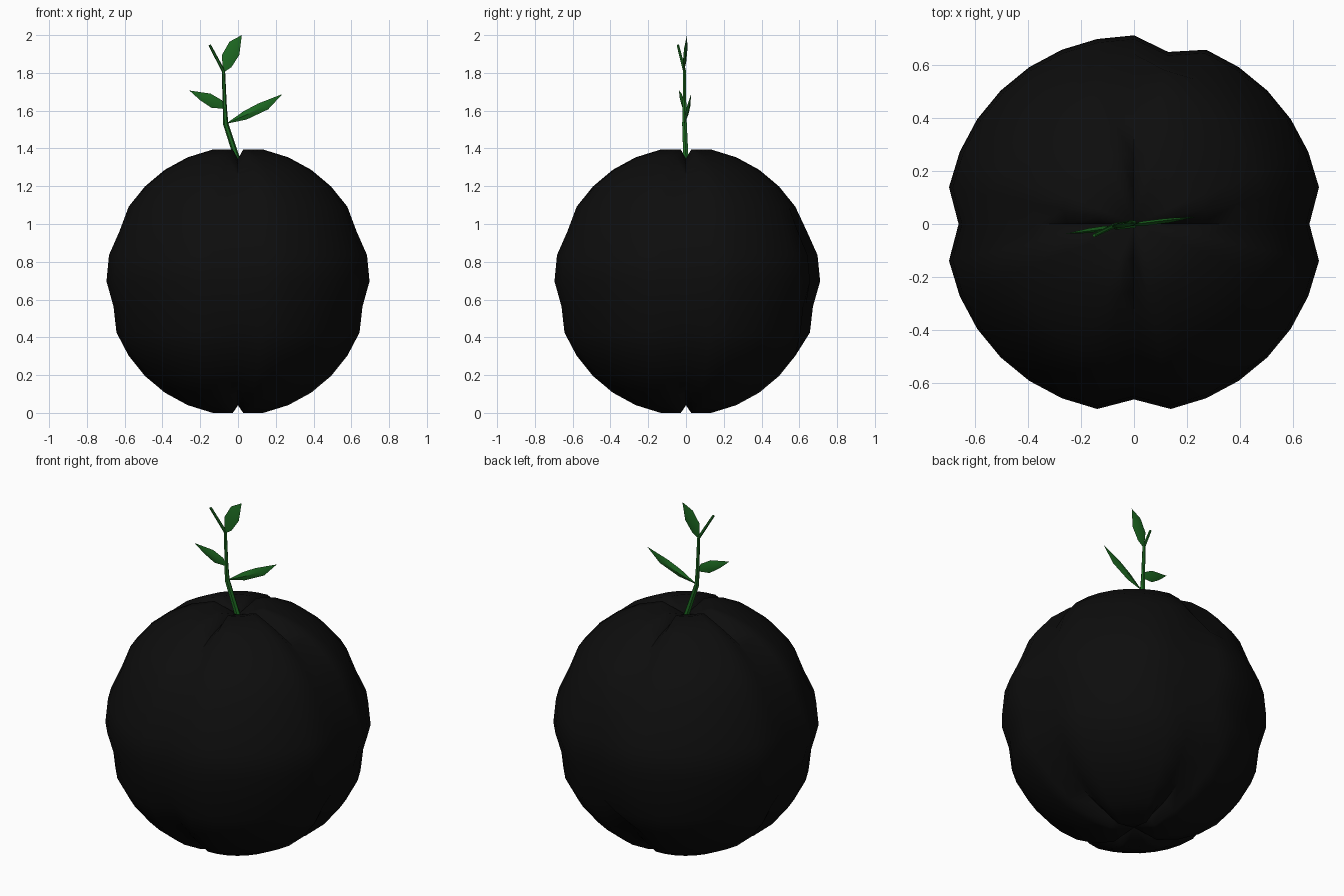
import bpy, bmesh, math
from mathutils import Vector

if "Cube" in bpy.data.objects:
    bpy.data.objects.remove(bpy.data.objects["Cube"])


def material(name, color):
    m = bpy.data.materials.new(name)
    m.diffuse_color = (*color, 1)
    m.use_nodes = True
    m.node_tree.nodes["Principled BSDF"].inputs["Base Color"].default_value = m.diffuse_color
    return m


BLACK = material("black_skin", (0.004, 0.004, 0.004))
GREEN = material("leaf_green", (0.012, 0.14, 0.015))


def finish(bm, name, mat, angle=None):
    bmesh.ops.recalc_face_normals(bm, faces=bm.faces)
    me = bpy.data.meshes.new(name)
    bm.to_mesh(me)
    bm.free()
    me.materials.append(mat)
    ob = bpy.data.objects.new(name, me)
    bpy.context.collection.objects.link(ob)
    if angle:
        bpy.context.view_layer.objects.active = ob
        ob.select_set(True)
        bpy.ops.object.shade_smooth_by_angle(angle=math.radians(angle))
        ob.select_set(False)
    return ob


# Round fruit: 32 x 16 sphere with four pressed-in seams and two shallow bands
R, CZ = 0.71, 0.697
bm = bmesh.new()
bmesh.ops.create_uvsphere(bm, u_segments=32, v_segments=16, radius=R)
for v in bm.verts:
    lat = round(math.degrees(math.asin(max(-1, min(1, v.co.z / R)))) / 11.25)
    lon = round(math.degrees(math.atan2(v.co.y, v.co.x)) / 11.25) % 32
    seams = {0, 16, 24, 7 if abs(lat) <= 2 else 8}
    k = 1.0
    if abs(lat) == 8:
        k = 0.905 if lat > 0 else 0.925
    elif lon in seams:
        k = 0.93
    elif lat == 2:
        k = 0.975
    elif lat == -1:
        k = 0.965
    v.co *= k
    v.co.z += CZ
finish(bm, "fruit_body", BLACK, 60)

# Stem: tapered six-sided tube along a bent path
path = [((0, 0, 1.33), 0.016), ((-0.065, -0.008, 1.53), 0.014),
        ((-0.07, -0.008, 1.62), 0.011), ((-0.077, -0.008, 1.81), 0.009),
        ((-0.15, -0.043, 1.947), 0.007)]
bm = bmesh.new()
rings = []
for i, (p, r) in enumerate(path):
    a = Vector(path[max(i - 1, 0)][0])
    b = Vector(path[min(i + 1, len(path) - 1)][0])
    t = (b - a).normalized()
    u = t.cross(Vector((0, 1, 0))).normalized()
    w = t.cross(u)
    rings.append([bm.verts.new(Vector(p) + r * (u * math.cos(s * math.pi / 3) + w * math.sin(s * math.pi / 3)))
                  for s in range(6)])
for lo, hi in zip(rings, rings[1:]):
    for s in range(6):
        bm.faces.new((lo[s], lo[(s + 1) % 6], hi[(s + 1) % 6], hi[s]))
bm.faces.new(rings[0])
bm.faces.new(rings[-1])
finish(bm, "stem", GREEN, 40)


# Leaves: thin blades with a raised midrib on both sides
def leaf(name, base, tip, side_a, side_b, y0, y1):
    b, t = Vector((base[0], y0, base[1])), Vector((tip[0], y1, tip[1]))
    d = t - b

    def place(p):
        f = ((p[0] - b.x) * d.x + (p[1] - b.z) * d.z) / (d.x ** 2 + d.z ** 2)
        return Vector((p[0], y0 + (y1 - y0) * f, p[1]))

    bm = bmesh.new()
    vb, vt = bm.verts.new(b), bm.verts.new(t)
    sa = [bm.verts.new(place(p)) for p in side_a]
    sb = [bm.verts.new(place(p)) for p in side_b]
    for sign in (-1, 1):
        mid = [bm.verts.new((p.co + q.co) / 2 + Vector((0, sign * 0.009, 0))) for p, q in zip(sa, sb)]
        for s in (sa, sb):
            bm.faces.new((vb, s[0], mid[0]))
            bm.faces.new((mid[0], s[0], s[1], mid[1]))
            bm.faces.new((mid[1], s[1], vt))
    finish(bm, name, GREEN, 40)


leaf("leaf_right", (-0.065, 1.53), (0.235, 1.688),
     [(0.03, 1.597), (0.105, 1.637)], [(0.045, 1.553), (0.16, 1.607)], -0.01, 0.027)
leaf("leaf_left", (-0.07, 1.61), (-0.258, 1.707),
     [(-0.085, 1.655), (-0.145, 1.69)], [(-0.14, 1.615), (-0.2, 1.655)], -0.01, -0.037)
leaf("leaf_top", (-0.08, 1.80), (0.02, 2.0),
     [(-0.085, 1.895), (-0.045, 1.965)], [(-0.035, 1.83), (0.007, 1.895)], -0.012, 0.005)
